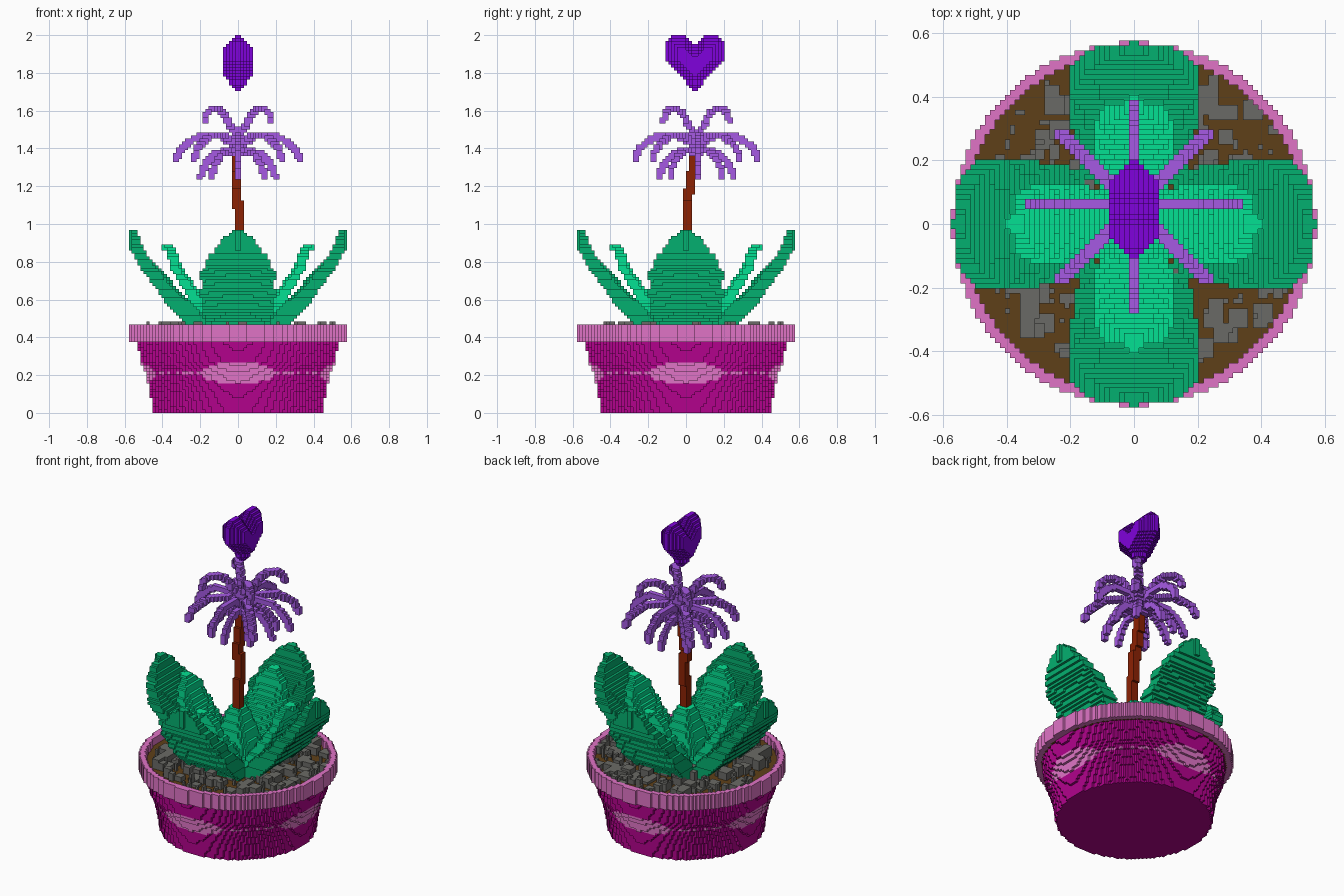
import bpy, math, random

if "Cube" in bpy.data.objects:
    bpy.data.objects.remove(bpy.data.objects["Cube"])

random.seed(4)
V = 1 / 64                      # voxel size
cells = {}                      # voxel index -> (part name, material name)

COLORS = {
    "pot_magenta": (178, 2, 140), "rim_pink": (224, 116, 198),
    "soil_brown": (95, 64, 24), "stone_grey": (106, 106, 102),
    "leaf_dark_green": (4, 176, 112), "leaf_light_green": (4, 224, 146),
    "trunk_red_brown": (140, 34, 4), "frond_lavender": (166, 90, 228),
    "heart_purple": (128, 2, 220),
}


def linear(c):
    c /= 255
    return c / 12.92 if c <= 0.04045 else ((c + 0.055) / 1.055) ** 2.4


mats = {}
for name, rgb in COLORS.items():
    mats[name] = bpy.data.materials.new(name)
    mats[name].diffuse_color = (*[linear(c) for c in rgb], 1)


def put(part, mat, i, j, k):
    cells.setdefault((i, j, k), (part, mat))


def lerp(table, x):
    """Piecewise linear lookup in (x, y) pairs."""
    if x <= table[0][0]:
        return table[0][1]
    for (a, fa), (b, fb) in zip(table, table[1:]):
        if x <= b:
            return fa + (fb - fa) * (x - a) / (b - a)
    return table[-1][1]


def stroke(part, mat, pts, size):
    """Sweep a cubic brush along a polyline."""
    for p, q in zip(pts, pts[1:]):
        n = max(2, int(math.dist(p, q) / V * 2))
        for s in range(n + 1):
            c = [a + (b - a) * s / n for a, b in zip(p, q)]
            o = [math.floor(x / V - size / 2 + 0.5 + 1e-4) for x in c]
            for d in range(size ** 3):
                put(part, mat, o[0] + d % size, o[1] + d // size % size, o[2] + d // size ** 2)


# Pot, rim and soil, layer by layer
POT_R = [(0, 0.45), (0.11, 0.465), (0.2, 0.485), (0.27, 0.515), (0.38, 0.53)]
for k in range(30):
    z = (k + 0.5) * V
    r_out = 0.572 if k >= 24 else lerp(POT_R, z)
    for i in range(-38, 38):
        for j in range(-38, 38):
            x, y = (i + 0.5) * V, (j + 0.5) * V
            r = math.hypot(x, y)
            if r > r_out:
                continue
            if k >= 24:
                if r > 0.537:
                    put("pot_rim", "rim_pink", i, j, k)
                elif k < 27:
                    put("soil", "soil_brown", i, j, k)
                continue
            u = min(abs(x), abs(y))                       # glossy band patches
            lens = 1 - ((z - 0.21) / 0.056) ** 2
            patch = lens > 0 and u < 0.2 * math.sqrt(lens)
            dash = k == 13 and int(u / V) % 5 < 4 and u < 0.33
            put("pot", "rim_pink" if patch or dash else "pot_magenta", i, j, k)

# Leaves: four large outer and four small inner ones on the axes
BIG = dict(
    rin=[(0.42, 0.10), (0.55, 0.20), (0.65, 0.31), (0.75, 0.40), (0.85, 0.49), (0.97, 0.535)],
    rout=[(0.42, 0.20), (0.55, 0.35), (0.65, 0.42), (0.72, 0.47), (0.8, 0.535), (0.86, 0.56), (0.97, 0.565)],
    w=[(0.42, 0.15), (0.5, 0.17), (0.58, 0.19), (0.74, 0.19), (0.82, 0.155), (0.88, 0.11), (0.93, 0.065), (0.98, 0.02)])
SMALL = dict(
    rin=[(0.42, 0.04), (0.6, 0.17), (0.75, 0.28), (0.89, 0.345)],
    rout=[(0.42, 0.13), (0.6, 0.25), (0.75, 0.34), (0.85, 0.38), (0.9, 0.385)],
    w=[(0.42, 0.10), (0.6, 0.12), (0.78, 0.105), (0.85, 0.06), (0.89, 0.025)])


def leaf(part, mat, shape, top, turn):
    for k in range(27, round(top / V)):
        z = (k + 0.5) * V
        w = lerp(shape["w"], z) + V * (k // 3 % 2) * 0.5
        for u in range(-14, 14):
            uu = (u + 0.5) * V
            if abs(uu) > w:
                continue
            curl = 0.02 * (uu / w) ** 2 * (z < 0.8)       # edges bend outward
            ridge = 0.02 if abs(uu) < V and z > 0.86 else 0
            a, b = lerp(shape["rin"], z) + curl, lerp(shape["rout"], z) + curl * 0.5 + ridge
            for r in range(38):
                if a <= (r + 0.5) * V <= b:
                    i, j = [(r, u), (u, r), (-r - 1, u), (u, -r - 1)][turn]
                    put(part, mat, i, j, k)


for t in range(4):
    leaf(f"inner_leaf_{t + 1}", "leaf_light_green", SMALL, 0.89, t)

# Upright leaf bases bundled around the trunk
BUD = [(0.42, 0.12), (0.55, 0.11), (0.65, 0.09), (0.74, 0.06), (0.8, 0.035)]
for k in range(27, 50):
    h = lerp(BUD, (k + 0.5) * V)
    for i in range(-8, 8):
        for j in range(-8, 8):
            if (abs(i + 0.5) * V / h) ** 4 + (abs(j + 0.5) * V / h) ** 4 <= 1:
                put("leaf_bundle", "leaf_light_green", i, j, k)

for t in range(4):
    leaf(f"outer_leaf_{t + 1}", "leaf_dark_green", BIG, 0.975, t)

# Stones standing in the soil
for _ in range(300):
    ang, rad = random.uniform(0, 2 * math.pi), 0.52 * math.sqrt(random.random())
    ci, cj = int(rad * math.cos(ang) / V), int(rad * math.sin(ang) / V)
    si = random.choice([1, 1, 2, 3, 4])
    sj = max(1, si + random.choice([-1, 0, 0, 1]))
    top = random.choice([28, 29, 29, 30, 30, 30, 31])
    for i in range(ci, ci + si):
        for j in range(cj, cj + sj):
            if math.hypot(i + 0.5, j + 0.5) * V < 0.535:
                for k in range(27, top):
                    put("stones", "stone_grey", i, j, k)

# Leaning trunk
CY = 0.055
stroke("trunk", "trunk_red_brown",
       [(0.005, -0.01, 0.44), (0, 0.003, 1.1), (-0.012, 0.02, 1.2), (-0.012, 0.045, 1.34)], 3)

# Crown of drooping fronds in three tiers
stroke("crown_core", "frond_lavender", [(0, CY, 1.37), (0, CY, 1.48)], 2)
UPPER = [(0.01, 1.47), (0.06, 1.52), (0.10, 1.585), (0.15, 1.61), (0.20, 1.61), (0.235, 1.585), (0.245, 1.55)]
MIDDLE = [(0, 1.40), (0.05, 1.44), (0.1, 1.47), (0.19, 1.47), (0.25, 1.44), (0.3, 1.40), (0.325, 1.345)]
LOWER = [(0, 1.37), (0.06, 1.392), (0.12, 1.37), (0.17, 1.32), (0.197, 1.255)]
for tier, prof, dirs in (("upper", UPPER, (1, 3, 5, 7)), ("middle", MIDDLE, range(8)), ("lower", LOWER, range(8))):
    for d in dirs:
        c, s = math.cos(d * math.pi / 4), math.sin(d * math.pi / 4)
        stroke(f"{tier}_fronds", "frond_lavender", [(r * c, CY + r * s, z) for r, z in prof], 2)

# Floating puffed heart: outline in the yz plane, thicker away from the edge
HW = [(1.71, 0.012), (1.75, 0.047), (1.8, 0.093), (1.85, 0.14), (1.88, 0.16), (1.95, 0.16), (2.0, 0.12)]
HT = [(0, 1.94), (0.045, 1.985), (0.06, 2.0), (0.12, 2.0), (0.16, 1.96)]
ring = set()
for j in range(-12, 12):
    for k in range(109, 128):
        u, z = abs(j + 0.5) * V, (k + 0.5) * V
        if u <= lerp(HW, z) and z <= lerp(HT, u):
            ring.add((j, k))
for layer in range(5):
    for j, k in ring:
        for i in (layer, -layer - 1):
            put("heart", "heart_purple", i, j + 3, k)
    ring = {(j, k) for j, k in ring
            if {(j + 1, k), (j - 1, k), (j, k + 1), (j, k - 1)} <= ring}

# Turn voxels into one mesh per part, keeping only exposed faces
SIDES = []
for axis in range(3):
    for sign in (0, 1):
        quad = []
        for a, b in ((0, 0), (1, 0), (1, 1), (0, 1)):
            p = [0, 0, 0]
            p[axis], p[(axis + 1) % 3], p[(axis + 2) % 3] = sign, a, b
            quad.append(tuple(p))
        n = [0, 0, 0]
        n[axis] = 2 * sign - 1
        SIDES.append((n, quad if sign else quad[::-1]))

parts = {}
for c, (part, mat) in cells.items():
    verts, faces, idx, slots = parts.setdefault(part, ({}, [], [], []))
    if mat not in slots:
        slots.append(mat)
    for n, quad in SIDES:
        if (c[0] + n[0], c[1] + n[1], c[2] + n[2]) in cells:
            continue
        faces.append([verts.setdefault((c[0] + q[0], c[1] + q[1], c[2] + q[2]), len(verts)) for q in quad])
        idx.append(slots.index(mat))

for part, (verts, faces, idx, slots) in parts.items():
    me = bpy.data.meshes.new(part)
    me.from_pydata([(x * V, y * V, z * V) for x, y, z in verts], [], faces)
    for s in slots:
        me.materials.append(mats[s])
    me.polygons.foreach_set("material_index", idx)
    me.update()
    bpy.context.collection.objects.link(bpy.data.objects.new(part, me))

for m in bpy.data.materials:
    if m.users and not m.is_grease_pencil:
        m.use_nodes = True
        m.node_tree.nodes["Principled BSDF"].inputs["Base Color"].default_value = m.diffuse_color
